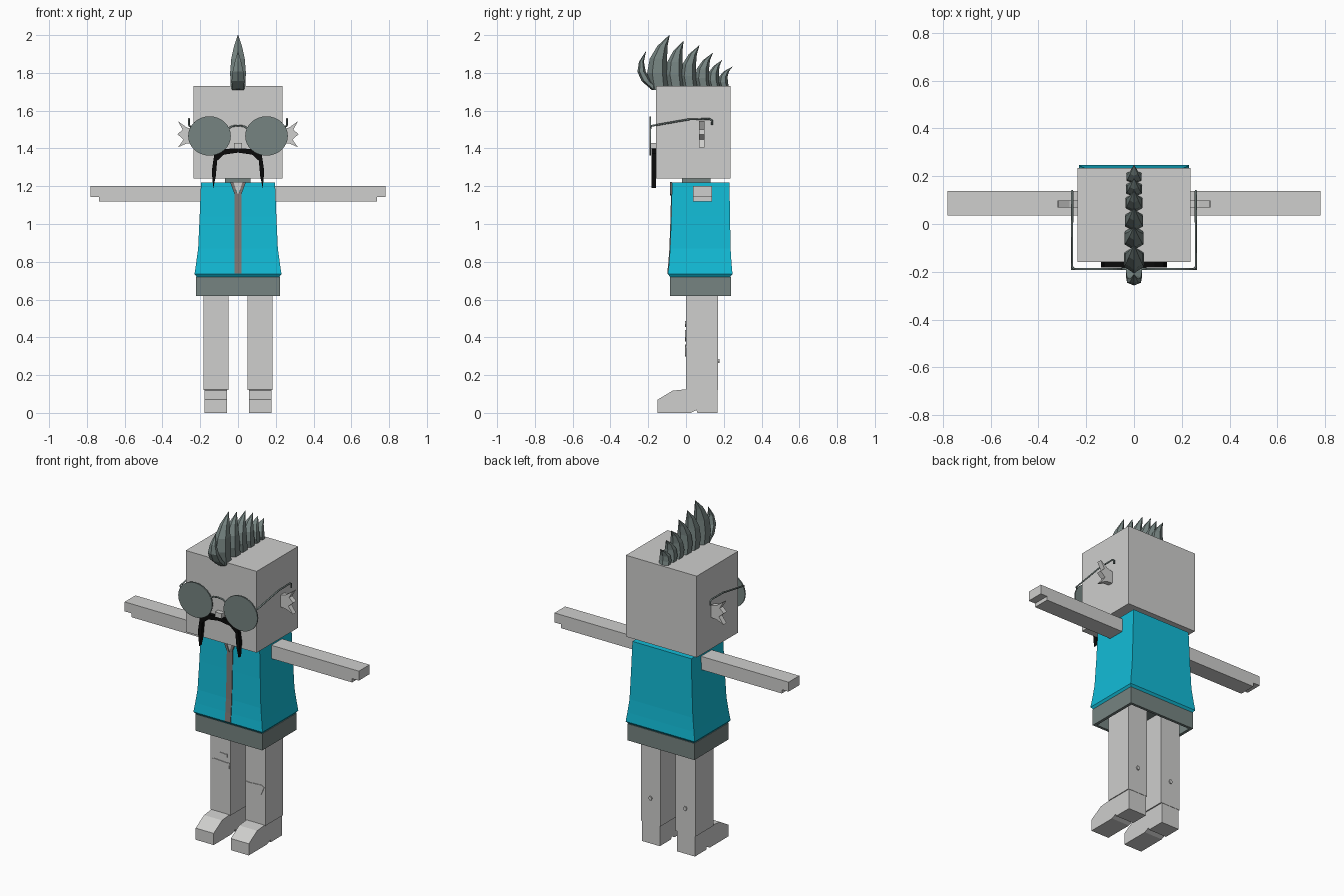
import bpy, bmesh, math
from mathutils import Vector

if "Cube" in bpy.data.objects:
    bpy.data.objects.remove(bpy.data.objects["Cube"], do_unlink=True)


def material(name, r, g, b):
    m = bpy.data.materials.new(name)
    m.use_nodes = True
    m.diffuse_color = (r, g, b, 1)
    m.node_tree.nodes["Principled BSDF"].inputs["Base Color"].default_value = (r, g, b, 1)
    return m


SKIN = material("light grey", 0.62, 0.62, 0.61)
SHIRT = material("turquoise", 0.006, 0.5, 0.68)
SLATE = material("slate grey", 0.18, 0.23, 0.22)
STRIP = material("warm grey", 0.21, 0.185, 0.175)
BLACK = material("black", 0.003, 0.003, 0.003)


def finish(name, bm, mat):
    bmesh.ops.recalc_face_normals(bm, faces=bm.faces)
    mesh = bpy.data.meshes.new(name)
    bm.to_mesh(mesh)
    bm.free()
    mesh.materials.append(mat)
    obj = bpy.data.objects.new(name, mesh)
    bpy.context.collection.objects.link(obj)
    return obj


def loft(name, rings, mat):
    """Skin a list of equal-length point rings and cap both ends."""
    bm = bmesh.new()
    rows = [[bm.verts.new(p) for p in ring] for ring in rings]
    n = len(rows[0])
    for low, high in zip(rows, rows[1:]):
        for i in range(n):
            j = (i + 1) % n
            bm.faces.new((low[i], low[j], high[j], high[i]))
    bm.faces.new(rows[0])
    bm.faces.new(rows[-1])
    return finish(name, bm, mat)


def rect(x, y0, y1, z):
    return [(-x, y0, z), (x, y0, z), (x, y1, z), (-x, y1, z)]


def box(name, x0, x1, y0, y1, z0, z1, mat):
    return loft(name, [[(x0, y0, z), (x1, y0, z), (x1, y1, z), (x0, y1, z)]
                       for z in (z0, z1)], mat)


def front_prism(name, outline, y0, y1, mat):
    """Extrude an x-z outline along y."""
    return loft(name, [[(x, y, z) for x, z in outline] for y in (y0, y1)], mat)


def side_prism(name, outline, x0, x1, mat):
    """Extrude a y-z outline along x."""
    return loft(name, [[(x, y, z) for y, z in outline] for x in (x0, x1)], mat)


def wire(name, points, radius, mat):
    """Thin bent rod made from a poly curve turned into a mesh."""
    curve = bpy.data.curves.new(name, "CURVE")
    curve.dimensions = "3D"
    curve.bevel_depth = radius
    curve.bevel_resolution = 1
    curve.use_fill_caps = True
    spline = curve.splines.new("POLY")
    spline.points.add(len(points) - 1)
    for p, co in zip(spline.points, points):
        p.co = (*co, 1)
    curve.materials.append(mat)
    obj = bpy.data.objects.new(name, curve)
    bpy.context.collection.objects.link(obj)


def spike(name, base, control, tip, depth, width):
    """Faceted hair spike swept along a quadratic curve."""
    base, control, tip = Vector(base), Vector(control), Vector(tip)
    rings = []
    for t, size in ((0, 0.9), (0.25, 1), (0.5, 0.85), (0.75, 0.5), (1, 0.03)):
        c = base * (1 - t) ** 2 + control * 2 * t * (1 - t) + tip * t * t
        ring = []
        for k in range(6):
            a = math.tau * k / 6
            ring.append((math.sin(a) * width * size * 1.15,
                         c.x + math.cos(a) * depth * size, c.y))
        rings.append(ring)
    loft(name, rings, SLATE)


# Head, neck and nose
box("head", -0.236, 0.236, -0.16, 0.235, 1.24, 1.73, SKIN)
box("neck", -0.068, 0.065, -0.02, 0.13, 1.19, 1.245, SLATE)
box("nose", -0.022, 0.022, -0.188, -0.155, 1.4, 1.428, SKIN)

# Flared shirt
loft("shirt", [rect(0.215, -0.08, 0.23, 0.715), rect(0.23, -0.096, 0.246, 0.735),
               rect(0.222, -0.09, 0.241, 0.79), rect(0.211, -0.084, 0.236, 0.87),
               rect(0.203, -0.078, 0.233, 1.04), rect(0.196, -0.074, 0.23, 1.22)], SHIRT)


# Front strip following the shirt slope, with a small open collar
def shirt_y(z):
    stops = [(0.735, -0.096), (0.79, -0.09), (0.87, -0.084), (1.04, -0.078), (1.22, -0.074)]
    for (z0, y0), (z1, y1) in zip(stops, stops[1:]):
        if z <= z1:
            return y0 + (y1 - y0) * (z - z0) / (z1 - z0)
    return stops[-1][1]


loft("front_strip", [[(-0.019, shirt_y(z) - 0.004, z), (0.019, shirt_y(z) - 0.004, z),
                      (0.019, shirt_y(z) + 0.004, z), (-0.019, shirt_y(z) + 0.004, z)]
                     for z in (0.737, 0.79, 0.87, 1.04, 1.17)], STRIP)
front_prism("open_neck", [(-0.026, 1.222), (0, 1.155), (0.026, 1.222)], -0.081, -0.074, SKIN)
for side, s in (("left", 1), ("right", -1)):
    front_prism(side + "_collar", [(0, 1.15), (s * 0.019, 1.16), (s * 0.042, 1.222),
                                   (s * 0.024, 1.222)], -0.084, -0.075, STRIP)

# Shorts band, hollow underneath
outer, inner = (0.222, -0.086, 0.238), (0.205, -0.07, 0.222)
loft("shorts_band", [rect(*inner, 0.69), rect(*inner, 0.62), rect(*outer, 0.62),
                     rect(*outer, 0.72)], SLATE)

# Paired parts
foot = [(-0.15, 0), (-0.15, 0.07), (-0.07, 0.118), (0.0, 0.125), (0.168, 0.125),
        (0.168, 0), (0.06, 0), (0.055, 0.015), (0.025, 0)]
arm = [(0.17, 1.12), (0.735, 1.12), (0.735, 1.143), (0.78, 1.143), (0.78, 1.2), (0.17, 1.2)]
ear = [(0.23, 1.43), (0.275, 1.425), (0.318, 1.406), (0.288, 1.447), (0.32, 1.475),
       (0.293, 1.5), (0.318, 1.544), (0.27, 1.51), (0.23, 1.5)]
for side, s in (("left", 1), ("right", -1)):
    box(side + "_leg", s * 0.05, s * 0.182, 0, 0.17, 0.122, 0.7, SKIN)
    side_prism(side + "_foot", foot, s * 0.057, s * 0.177, SKIN)
    front_prism(side + "_arm", [(s * x, z) for x, z in arm], 0.036, 0.138, SKIN)
    front_prism(side + "_ear", [(s * x, z) for x, z in ear], 0.068, 0.098, SKIN)
    # Round lens and bent temple
    lens = [(s * 0.151 + 0.113 * math.cos(math.tau * k / 32),
             1.466 + 0.104 * math.sin(math.tau * k / 32)) for k in range(32)]
    front_prism(side + "_lens", lens, -0.192, -0.184, SLATE)
    wire(side + "_temple", [(s * 0.25, -0.188, 1.515), (s * 0.259, -0.18, 1.52),
                            (s * 0.259, 0.016, 1.554), (s * 0.259, 0.125, 1.556),
                            (s * 0.259, 0.138, 1.548), (s * 0.259, 0.138, 1.525)],
         0.005, SLATE)
    # Small mark on the calf
    mark = [(s * 0.116 + 0.011 * math.cos(math.tau * k / 6),
             0.275 + 0.013 * math.sin(math.tau * k / 6)) for k in range(6)]
    front_prism(side + "_calf_mark", mark, 0.168, 0.177, SKIN)

# Bridge of the glasses
wire("glasses_bridge", [(-0.052, -0.188, 1.505), (-0.03, -0.188, 1.518), (0, -0.188, 1.521),
                        (0.03, -0.188, 1.518), (0.052, -0.188, 1.505)], 0.005, SLATE)

# Drooping moustache
top = [(0, 1.4), (0.085, 1.397), (0.125, 1.372), (0.139, 1.28), (0.131, 1.19)]
low = [(0.118, 1.25), (0.11, 1.335), (0.075, 1.367), (0, 1.378)]
half = top + low
front_prism("moustache", half + [(-x, z) for x, z in reversed(half[1:-1])],
            -0.183, -0.158, BLACK)

# Knee patches
knee = [(-0.062, 0.02), (-0.045, 0.03), (0.04, 0.025), (0.062, 0.028), (0.058, -0.01),
        (0.035, -0.02), (0.01, -0.033), (-0.04, -0.03), (-0.05, -0.01)]
for name, cx, cz, sx, sz in (("left_knee_patch", 0.114, 0.332, -1, 1),
                             ("right_knee_patch", -0.116, 0.41, 1, 1),
                             ("right_thigh_patch", -0.097, 0.472, 0.45, 0.5)):
    front_prism(name, [(cx + sx * x, cz + sz * z) for x, z in knee], -0.004, 0.003, SKIN)

# Mohawk: base, control and tip in (y, z), then depth and half width
spike("mohawk_front", (-0.158, 1.71), (-0.285, 1.8), (-0.212, 1.915), 0.026, 0.034)
for i, (by, ty, tz, d) in enumerate(((-0.142, -0.088, 2.0, 0.054), (-0.05, -0.014, 1.968, 0.048),
                                     (0.022, 0.07, 1.945, 0.043), (0.096, 0.141, 1.905, 0.038),
                                     (0.155, 0.19, 1.867, 0.032), (0.206, 0.246, 1.833, 0.026))):
    bend = 1.72 + (tz - 1.72) * 0.62
    spike("mohawk_%d" % (i + 1), (by, 1.715), (by - 0.035, bend), (ty, tz), d, 0.042 - i * 0.002)
